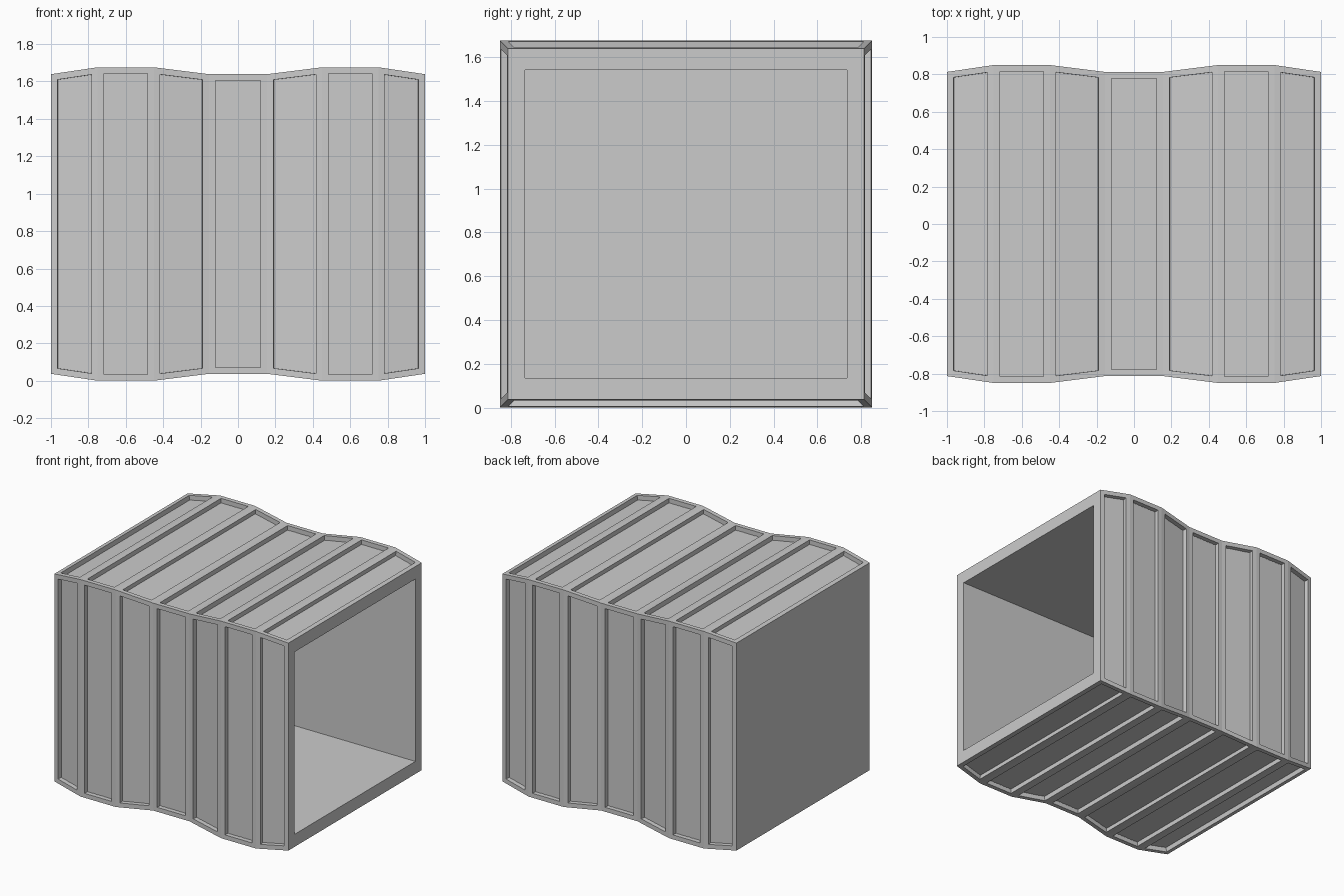
import bpy, bmesh
from mathutils import Vector

if "Cube" in bpy.data.objects:
    bpy.data.objects.remove(bpy.data.objects["Cube"])

MID_Z = 0.838
# Lengthwise stations: x, half depth (y), half height (z)
WIDE, NARROW = (0.85, 0.838), (0.813, 0.801)
half = [(0.155, NARROW), (0.45, WIDE), (0.75, WIDE), (1.0, NARROW)]
outer = [(-x, s) for x, s in reversed(half)] + half
# The shell turns inward at the open right end and runs back to the inner end wall
inner = [(1.0, (0.736, 0.704)), (-0.925, (0.736, 0.704))]

bm = bmesh.new()
rings = []
for x, (hy, hz) in outer + inner:
    rings.append([bm.verts.new((x, sy * hy, MID_Z + sz * hz))
                  for sy, sz in ((-1, -1), (1, -1), (1, 1), (-1, 1))])

# Skin the rings, remembering the outer wall faces
panels = []
for i, (a, b) in enumerate(zip(rings, rings[1:])):
    for k in range(4):
        n = (k + 1) % 4
        f = bm.faces.new((a[k], a[n], b[n], b[k]))
        if i < len(outer) - 1:
            panels.append(f)

# Closed left end and inner end wall
bm.faces.new(rings[0])
bm.faces.new(rings[-1])
bmesh.ops.recalc_face_normals(bm, faces=bm.faces[:])

# Recessed panels framed by ribs
bmesh.ops.inset_individual(bm, faces=panels, thickness=0.034, use_even_offset=True)
bm.normal_update()
sunk = bmesh.ops.extrude_discrete_faces(bm, faces=panels)["faces"]
bm.normal_update()
for f in sunk:
    offset = Vector(f.normal) * -0.035
    for v in f.verts:
        v.co += offset
bm.normal_update()

mesh = bpy.data.meshes.new("ribbed_container")
bm.to_mesh(mesh)
bm.free()
bpy.context.collection.objects.link(bpy.data.objects.new("ribbed_container", mesh))
